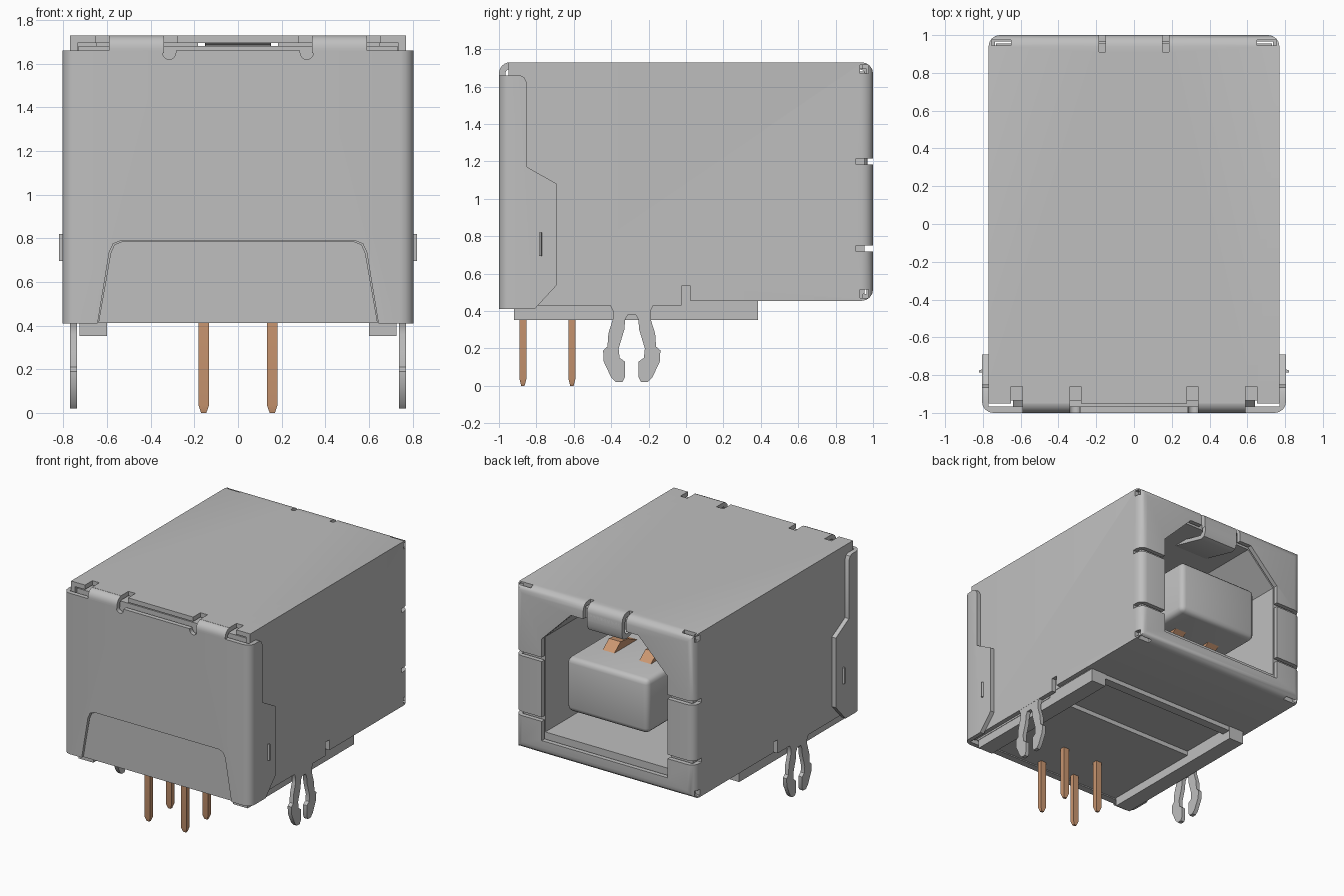
import bpy, bmesh, math

if "Cube" in bpy.data.objects:
    bpy.data.objects.remove(bpy.data.objects["Cube"], do_unlink=True)


def material(name, rgb):
    m = bpy.data.materials.new(name)
    m.use_nodes = True
    m.diffuse_color = (*rgb, 1)
    m.node_tree.nodes["Principled BSDF"].inputs["Base Color"].default_value = (*rgb, 1)
    return m


STEEL = material("steel_grey", (0.52, 0.52, 0.52))
COPPER = material("copper", (0.60, 0.31, 0.165))


def prism(name, pts, axis, a, b, mat=STEEL, bevel=None, width=0.05, segs=4):
    """Extrude a 2D outline along an axis; bevel picks edges by their two vertices."""
    place = {"x": lambda p, t: (t, p[0], p[1]),
             "y": lambda p, t: (p[0], t, p[1]),
             "z": lambda p, t: (p[0], p[1], t)}[axis]
    bm = bmesh.new()
    lo = [bm.verts.new(place(p, a)) for p in pts]
    hi = [bm.verts.new(place(p, b)) for p in pts]
    bm.faces.new(lo)
    bm.faces.new(hi)
    for i in range(len(pts)):
        j = (i + 1) % len(pts)
        bm.faces.new((lo[i], lo[j], hi[j], hi[i]))
    bmesh.ops.recalc_face_normals(bm, faces=bm.faces)
    if bevel:
        edges = [e for e in bm.edges if bevel(e.verts[0].co, e.verts[1].co)]
        bmesh.ops.bevel(bm, geom=edges, offset=width, segments=segs, profile=0.5, affect="EDGES")
    me = bpy.data.meshes.new(name)
    bm.to_mesh(me)
    bm.free()
    me.materials.append(mat)
    ob = bpy.data.objects.new(name, me)
    bpy.context.collection.objects.link(ob)
    return ob


def box(name, x0, x1, y0, y1, z0, z1, mat=STEEL, **kw):
    return prism(name, [(x0, z0), (x1, z0), (x1, z1), (x0, z1)], "y", y0, y1, mat, **kw)


def activate(ob):
    bpy.ops.object.select_all(action="DESELECT")
    ob.select_set(True)
    bpy.context.view_layer.objects.active = ob


def cut(ob, cutters):
    """Subtract each cutter and delete it."""
    activate(ob)
    for c in cutters:
        c.hide_render = True
        m = ob.modifiers.new("cut", "BOOLEAN")
        m.operation, m.solver, m.object = "DIFFERENCE", "EXACT", c
        bpy.ops.object.modifier_apply(modifier=m.name)
        bpy.data.objects.remove(c, do_unlink=True)


def mirror(half):
    """Complete a right-hand outline with its mirrored left side."""
    return half + [(-x, z) for x, z in reversed(half)]


def slot(x0, x1, y0, y1, z0, z1):
    return box("cutter", x0, x1, y0, y1, z0, z1)


# Outlines seen from the open end and from the front
port = [(0.54, 0.62), (0.54, 1.36), (0.30, 1.60)]
lip_port = [(0.54, 0.57), (0.54, 1.36), (0.29, 1.61)]
apron = [(0.645, 0.40), (0.59, 0.735), (0.572, 0.775), (0.535, 0.79)]

# Sheet-metal shell, hollow, with rolled lips around the port
shell = prism("shell", [(-0.95, 0.43), (-0.025, 0.43), (-0.025, 0.455), (1, 0.455),
                        (1, 1.73), (-0.95, 1.73)], "x", -0.77, 0.77,
              bevel=lambda a, b: a.y > 0.99 and b.y > 0.99, width=0.06)
cutters = [slot(-0.735, 0.735, -1.1, 0.965, 0.49, 1.695),
           slot(-0.735, 0.735, -1.2, 0.38, 0.3, 0.6),
           prism("cutter", mirror(lip_port), "y", 0.9, 1.1)]
for s in (-1, 1):
    def side(x0, x1, *r):
        return slot(min(s * x0, s * x1), max(s * x0, s * x1), *r)
    cutters += [side(0.5, 0.9, 0.91, 1.1, z - 0.016, z + 0.016) for z in (0.735, 1.2)]
    cutters += [side(0.152, 0.184, 0.91, 1.1, 1.5, 1.8),
                side(0.65, 0.755, 0.945, 0.975, 1.66, 1.8),
                side(0.65, 0.755, 0.945, 0.975, 0.40, 0.52),
                side(0.735, 0.80, 0.93, 0.975, 1.67, 1.715),
                side(0.735, 0.80, 0.93, 0.975, 0.47, 0.515),
                side(0.70, 0.90, -0.025, 0.025, 0.40, 0.535)]
    cutters += [side(x - 0.03, x + 0.03, -1.1, -0.86, 1.68, 1.8) for x in (0.31, 0.62)]
cut(shell, cutters)

# Rolled spring at the top of the port
prism("port_spring", [(0.92, 1.73), (0.955, 1.725), (0.985, 1.70), (1.0, 1.66), (1.0, 1.57),
                      (0.985, 1.535), (0.95, 1.525), (0.65, 1.60), (0.65, 1.63), (0.94, 1.56),
                      (0.965, 1.58), (0.965, 1.65), (0.95, 1.685), (0.92, 1.695)],
      "x", -0.15, 0.15)

# Front cover wrapping round both sides
cover = prism("front_cover", [(-1, 0.41), (-0.81, 0.41), (-0.69, 0.54), (-0.69, 1.08),
                              (-0.85, 1.17), (-0.85, 1.62), (-0.865, 1.65), (-0.885, 1.66), (-1, 1.66)],
              "x", -0.805, 0.805,
              bevel=lambda a, b: a.y < -0.99 and b.y < -0.99 and abs(a.z - b.z) > 0.5, width=0.06)
cutters = [slot(-0.771, 0.771, -0.965, 0, 0.2, 2), prism("cutter", mirror(apron), "y", -1.1, -0.9)]
for s in (-1, 1):
    arc = [(s * 0.315 + 0.03 * math.cos(t), 1.65 + 0.03 * math.sin(t))
           for t in [math.pi + i * math.pi / 8 for i in range(9)]]
    cutters.append(prism("cutter", arc + [(s * 0.315 + 0.03, 1.8), (s * 0.315 - 0.03, 1.8)],
                         "y", -1.1, -0.9))
cut(cover, cutters)

# Bent bridges joining shell roof to front cover, and the side dimples
for s, n in ((1, "left"), (-1, "right")):
    outer = [(-0.94 - 0.06 * math.sin(t), 1.67 + 0.06 * math.cos(t))
             for t in [i * math.pi / 12 for i in range(7)]]
    inner = [(-0.94 - 0.025 * math.sin(t), 1.67 + 0.025 * math.cos(t))
             for t in [i * math.pi / 12 for i in range(7)]]
    prism(n + "_roof_bridge", outer + [(-1, 1.65), (-0.965, 1.65)] + inner[::-1],
          "x", s * 0.34, s * 0.59)
    prism(n + "_cover_dimple", [(s * 0.79, -0.787), (s * 0.82, -0.785), (s * 0.82, -0.775),
                                (s * 0.79, -0.765)], "z", 0.695, 0.82)

# Inner housing with the plug cavity
housing = prism("housing", [(-0.935, 0.42), (-0.1, 0.42), (-0.1, 0.455), (0.38, 0.455),
                            (0.38, 0.49), (0.955, 0.49), (0.955, 1.68), (-0.935, 1.68)],
                "x", -0.73, 0.73)
cut(housing, [prism("cutter", mirror(port), "y", -0.15, 1.2)])
prism("front_apron", mirror([(0.64, 0.411)] + [(x - 0.006, z - 0.004) for x, z in apron[1:]]),
      "y", -0.985, -0.93)
box("housing_crossbar", -0.66, 0.66, 0.31, 0.38, 0.42, 0.47)
for s, n in ((1, "left"), (-1, "right")):
    box(n + "_foot_rail", min(s * 0.6, s * 0.727), max(s * 0.6, s * 0.727), -0.92, 0.385, 0.352, 0.47)

# Tongue inside the port
box("tongue", -0.35, 0.35, -0.2, 0.97, 0.84, 1.26,
    bevel=lambda a, b: a.y > 0.9 or b.y > 0.9, width=0.04, segs=3)

# Contacts above and below the tongue, and the solder pins
bump = [(-0.15, 0.19), (0.40, 0.19), (0.56, 0.26), (0.65, 0.27), (0.74, 0.20), (0.74, 0.17), (-0.15, 0.17)]
for x, n in ((0.157, "left"), (-0.157, "right")):
    for v, m in ((1, "upper"), (-1, "lower")):
        prism(f"{n}_{m}_contact", [(y, 1.05 + v * h) for y, h in bump],
              "x", x - 0.05, x + 0.05, COPPER)
    for y, m in ((-0.872, "front"), (-0.61, "rear")):
        pin = box(f"{n}_{m}_pin", x - 0.024, x + 0.024, y - 0.018, y + 0.018, 0.035, 0.5, COPPER)
        # Tapered tip
        bm = bmesh.new()
        bm.from_mesh(pin.data)
        bm.faces.ensure_lookup_table()
        tip = min(bm.faces, key=lambda f: f.calc_center_median().z)
        new = bmesh.ops.extrude_face_region(bm, geom=[tip])["geom"]
        for vert in [g for g in new if isinstance(g, bmesh.types.BMVert)]:
            vert.co.x = x + (vert.co.x - x) * 0.5
            vert.co.y = y + (vert.co.y - y) * 0.5
            vert.co.z = 0
        bmesh.ops.delete(bm, geom=[tip], context="FACES_ONLY")
        bmesh.ops.recalc_face_normals(bm, faces=bm.faces)
        bm.to_mesh(pin.data)
        bm.free()

# Forked board clips on both sides (half outline, offset from the clip centre)
half = [(0.115, 0.45), (0.115, 0.43), (0.10, 0.40), (0.10, 0.36), (0.125, 0.28), (0.13, 0.21),
        (0.153, 0.19), (0.15, 0.13), (0.11, 0.045), (0.085, 0.02), (0.05, 0.02), (0.037, 0.045),
        (0.037, 0.13), (0.065, 0.15), (0.07, 0.20), (0.04, 0.30), (0.035, 0.355), (0.02, 0.382)]
fork = [(-0.29 + d, z) for d, z in half] + [(-0.29 - d, z) for d, z in reversed(half)]
for s, n in ((1, "left"), (-1, "right")):
    prism(n + "_board_clip", fork, "x", s * 0.737, s * 0.769)

# Smooth the rolled edges, keep folds sharp
for ob in list(bpy.context.scene.objects):
    if ob.type == "MESH":
        activate(ob)
        bpy.ops.object.shade_smooth_by_angle(angle=math.radians(32))
